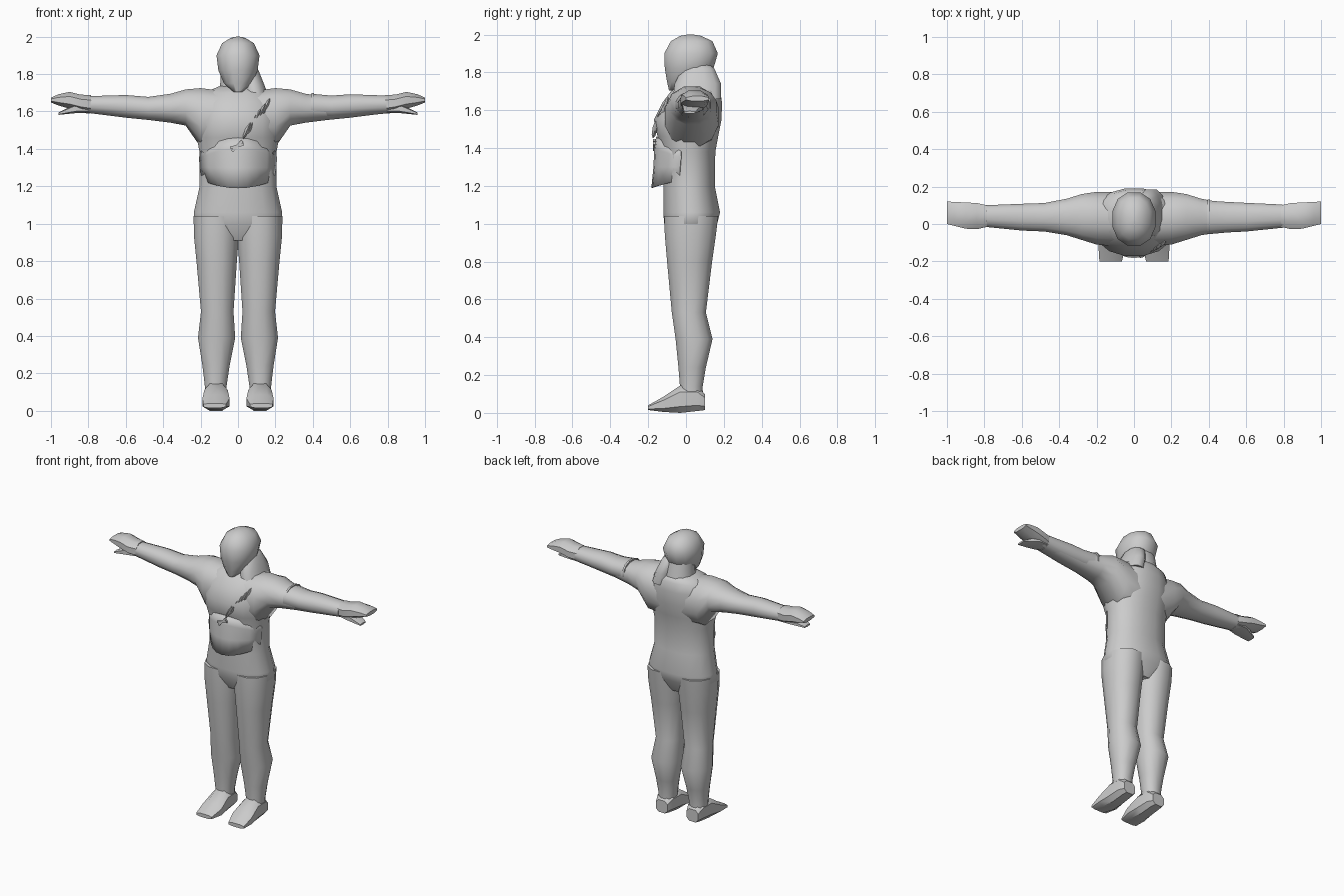
import bpy, bmesh, math
from mathutils import Vector, Matrix

grey = bpy.data.materials.new("plain_grey")
grey.diffuse_color = (0.6, 0.6, 0.6, 1)


def finish(name, bm, angle=55, recalc=True):
    if recalc:
        bmesh.ops.recalc_face_normals(bm, faces=bm.faces)
    me = bpy.data.meshes.new(name)
    bm.to_mesh(me)
    bm.free()
    me.materials.append(grey)
    ob = bpy.data.objects.new(name, me)
    bpy.context.collection.objects.link(ob)
    bpy.ops.object.select_all(action='DESELECT')
    ob.select_set(True)
    bpy.context.view_layer.objects.active = ob
    bpy.ops.object.shade_smooth_by_angle(angle=math.radians(angle))
    return ob


def loft(name, axis, rings, n=12, power=0.9, side=1, angle=55):
    """Skin rounded sections; ring = (position, a_min, a_max, b_min, b_max)."""
    bm = bmesh.new()
    loops = []
    for t, a0, a1, b0, b1 in rings:
        loop = []
        for k in range(n):
            w = 2 * math.pi * (k + 0.5) / n
            c, s = math.cos(w), math.sin(w)
            edge = math.cos(math.pi / n)
            a = (a0 + a1) / 2 + (a1 - a0) / 2 * math.copysign(min(1, abs(c) / edge) ** power, c)
            b = (b0 + b1) / 2 + (b1 - b0) / 2 * math.copysign(min(1, abs(s) / edge) ** power, s)
            x, y, z = {'x': (t, a, b), 'y': (a, t, b), 'z': (a, b, t)}[axis]
            loop.append(bm.verts.new((x * side, y, z)))
        loops.append(loop)
    for p, q in zip(loops, loops[1:]):
        for k in range(n):
            j = (k + 1) % n
            bm.faces.new((p[k], p[j], q[j], q[k]))
    bm.faces.new(loops[0])
    bm.faces.new(loops[-1])
    return finish(name, bm, angle)


# Torso with hips and shoulders
loft("torso", 'z', [
    (0.91, -0.13, 0.13, -0.07, 0.12),
    (1.00, -0.238, 0.238, -0.115, 0.165),
    (1.06, -0.236, 0.236, -0.12, 0.18),
    (1.20, -0.205, 0.205, -0.12, 0.152),
    (1.38, -0.205, 0.205, -0.125, 0.155),
    (1.46, -0.22, 0.22, -0.15, 0.17),
    (1.55, -0.22, 0.22, -0.17, 0.188),
    (1.64, -0.21, 0.21, -0.125, 0.19),
    (1.70, -0.18, 0.18, -0.08, 0.182),
    (1.735, -0.10, 0.10, -0.03, 0.16)], n=16)

# Neck and head
loft("neck", 'z', [
    (1.66, -0.11, 0.11, -0.05, 0.18),
    (1.75, -0.095, 0.095, -0.03, 0.16),
    (1.84, -0.09, 0.09, -0.03, 0.14)])
loft("head", 'z', [
    (1.705, -0.025, 0.025, -0.09, -0.03),
    (1.75, -0.075, 0.075, -0.10, 0.09),
    (1.82, -0.105, 0.105, -0.112, 0.145),
    (1.90, -0.115, 0.115, -0.115, 0.168),
    (1.965, -0.085, 0.085, -0.08, 0.14),
    (1.993, -0.04, 0.04, -0.03, 0.08),
    (2.00, -0.01, 0.01, 0.01, 0.04)])

# Raised collar on one shoulder
loft("shoulder_collar", 'z', [
    (1.66, 0.03, 0.17, -0.07, 0.185),
    (1.74, 0.02, 0.142, -0.06, 0.185),
    (1.82, 0.0, 0.11, -0.02, 0.15),
    (1.845, 0.0, 0.09, 0.0, 0.12)])

for side, label in ((1, "left"), (-1, "right")):
    # Arms
    loft(label + "_arm", 'x', [
        (0.08, -0.12, 0.17, 1.40, 1.71),
        (0.20, -0.11, 0.172, 1.41, 1.725),
        (0.28, -0.085, 0.16, 1.525, 1.718),
        (0.36, -0.06, 0.135, 1.54, 1.695),
        (0.48, -0.04, 0.112, 1.555, 1.678),
        (0.60, -0.035, 0.108, 1.567, 1.688),
        (0.80, -0.015, 0.10, 1.592, 1.682)], side=side)
    # Mitten hand and lower finger wedge
    loft(label + "_hand", 'x', [
        (0.785, -0.015, 0.10, 1.59, 1.688),
        (0.84, -0.028, 0.112, 1.60, 1.69),
        (0.90, -0.025, 0.115, 1.615, 1.705),
        (0.96, -0.01, 0.118, 1.632, 1.692),
        (1.00, 0.0, 0.12, 1.648, 1.674)], n=8, side=side, angle=40)
    loft(label + "_thumb", 'x', [
        (0.79, 0.0, 0.09, 1.59, 1.65),
        (0.86, -0.02, 0.09, 1.592, 1.645),
        (0.96, -0.01, 0.05, 1.582, 1.595)], n=6, side=side, angle=40)
    # Legs
    loft(label + "_leg", 'z', [
        (0.06, 0.065, 0.175, -0.03, 0.09),
        (0.14, 0.06, 0.178, -0.032, 0.088),
        (0.24, 0.045, 0.19, -0.04, 0.105),
        (0.39, 0.015, 0.214, -0.055, 0.14),
        (0.53, 0.024, 0.198, -0.075, 0.105),
        (0.80, 0.006, 0.222, -0.10, 0.138),
        (0.94, -0.005, 0.236, -0.112, 0.158),
        (1.04, -0.005, 0.235, -0.115, 0.17)], side=side)
    # Feet
    loft(label + "_foot", 'y', [
        (0.10, 0.075, 0.165, 0.015, 0.10),
        (0.06, 0.06, 0.178, 0.01, 0.14),
        (-0.03, 0.055, 0.18, 0.0, 0.145),
        (-0.12, 0.045, 0.19, 0.005, 0.085),
        (-0.20, 0.065, 0.185, 0.015, 0.04)], n=8, power=0.7, side=side, angle=40)

# Bulky sleeve on one forearm
loft("sleeve", 'x', [
    (0.39, -0.055, 0.125, 1.562, 1.695),
    (0.50, -0.045, 0.118, 1.562, 1.685),
    (0.60, -0.04, 0.113, 1.57, 1.692),
    (0.795, -0.02, 0.104, 1.59, 1.685)], angle=40)
loft("sleeve_edge", 'x', [
    (0.392, -0.05, 0.13, 1.565, 1.70),
    (0.405, -0.05, 0.13, 1.565, 1.70)], angle=40)

# Loose belly panel of the shirt, open behind
bm = bmesh.new()
cols = []
for k in range(9):
    u = -1 + k / 4
    cols.append([bm.verts.new((u * w, y + d * abs(u) ** 2.2, z + dz * u * u)) for w, y, d, z, dz in (
        (0.205, -0.158, 0.13, 1.46, -0.075),
        (0.208, -0.168, 0.14, 1.40, -0.05),
        (0.206, -0.172, 0.14, 1.30, 0.0),
        (0.19, -0.183, 0.15, 1.19, 0.04))])
for p, q in zip(cols, cols[1:]):
    for j in range(3):
        bm.faces.new((p[j], p[j + 1], q[j + 1], q[j]))
panel = finish("belly_panel", bm, recalc=False)
mod = panel.modifiers.new("thickness", 'SOLIDIFY')
mod.thickness = 0.006

# Slanted slats across one side of the chest
bm = bmesh.new()
for i in range(5):
    centre = Vector((0.05 + 0.024 * i, -0.163 + 0.014 * i, 1.505 + 0.028 * i))
    place = Matrix.Translation(centre) @ Matrix.Rotation(math.radians(24), 4, 'Y') \
        @ Matrix.Rotation(math.radians(-12), 4, 'X') @ Matrix.Diagonal((0.011, 0.014, 0.06, 1))
    bmesh.ops.create_uvsphere(bm, u_segments=4, v_segments=4, radius=1, matrix=place)
finish("chest_slats", bm, 25)

# Small clasp under the slats
bm = bmesh.new()
for tilt in (45, 75):
    place = Matrix.Translation((-0.005, -0.168, 1.415)) @ Matrix.Rotation(math.radians(tilt), 4, 'Y') \
        @ Matrix.Diagonal((0.014, 0.012, 0.076, 1))
    bmesh.ops.create_cube(bm, size=1, matrix=place)
finish("clasp", bm, 25)
